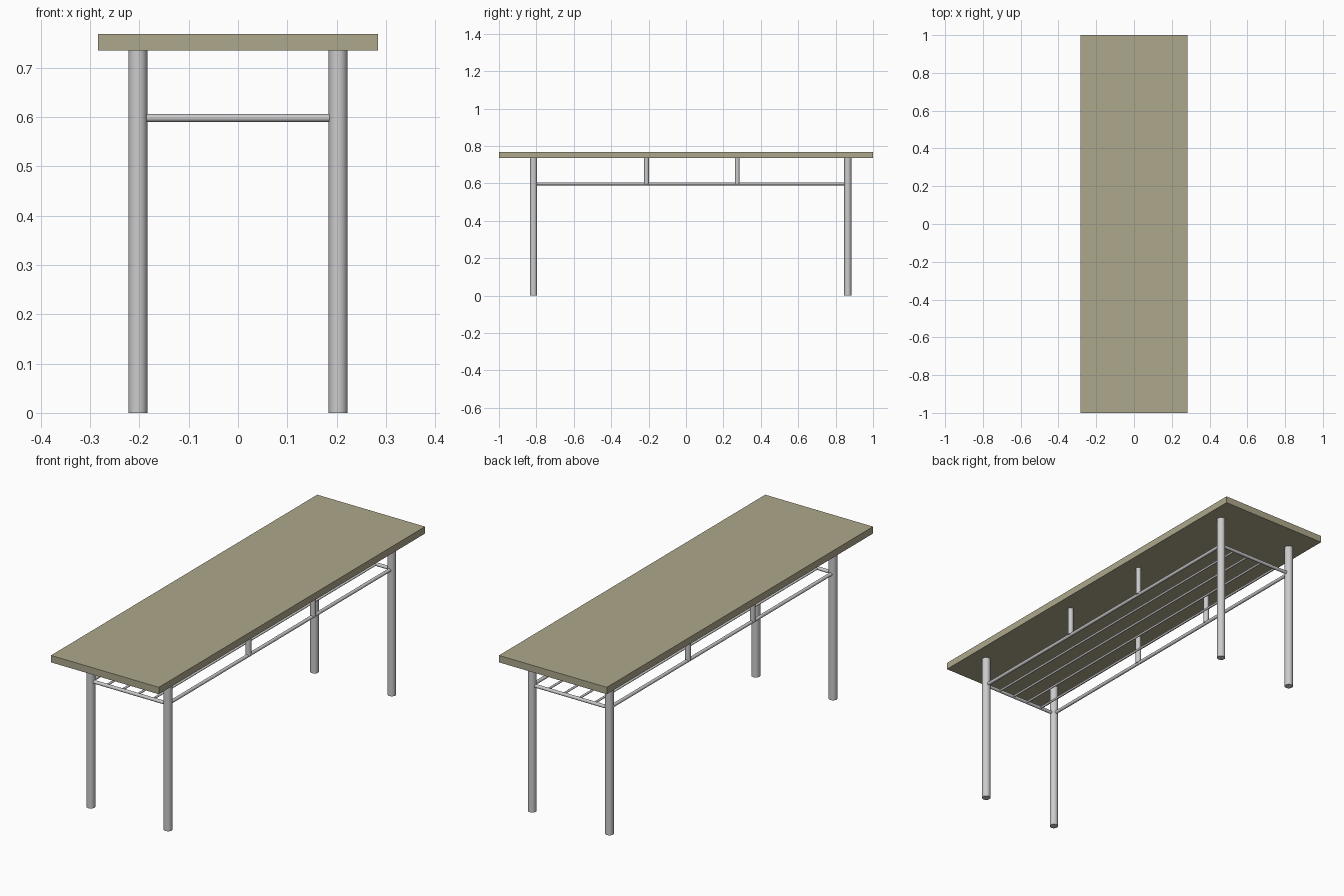
import bpy
from mathutils import Vector

if "Cube" in bpy.data.objects:
    bpy.data.objects.remove(bpy.data.objects["Cube"])

LEG_X = 0.203
LEG_Y = (-0.815, 0.865)
UNDER = 0.735      # underside of the top
RAIL_Z = 0.598


def rod(name, a, b, radius, sides=24):
    """Smooth cylinder running from a to b."""
    a, b = Vector(a), Vector(b)
    d = b - a
    bpy.ops.mesh.primitive_cylinder_add(
        vertices=sides, radius=radius, depth=d.length, location=(a + b) / 2,
        rotation=d.to_track_quat('Z', 'Y').to_euler())
    ob = bpy.context.object
    ob.name = name
    bpy.ops.object.shade_smooth_by_angle()
    return ob


# table top
bpy.ops.mesh.primitive_cube_add(size=1, location=(0, 0, (UNDER + 0.768) / 2))
top = bpy.context.object
top.name = "table_top"
top.scale = (0.567, 2.0, 0.768 - UNDER)
bpy.ops.object.transform_apply(location=False, rotation=False, scale=True)
mat = bpy.data.materials.new("top_laminate")
mat.diffuse_color = (0.42, 0.39, 0.26, 1)
mat.use_nodes = True
mat.node_tree.nodes["Principled BSDF"].inputs["Base Color"].default_value = mat.diffuse_color
top.data.materials.append(mat)

for side, x in (("left", -LEG_X), ("right", LEG_X)):
    # legs
    for end, y in zip(("front", "back"), LEG_Y):
        rod(f"{end}_{side}_leg", (x, y, 0), (x, y, UNDER), 0.019, 32)
    # long shelf rail and the struts hanging it from the top
    rod(f"{side}_rail", (x, LEG_Y[0], RAIL_Z), (x, LEG_Y[1], RAIL_Z), 0.008)
    for end, y in (("front", -0.211), ("back", 0.274)):
        rod(f"{end}_{side}_strut", (x, y, RAIL_Z), (x, y, UNDER), 0.0125)

# end rails of the shelf
for end, y in zip(("front", "back"), LEG_Y):
    rod(f"{end}_rail", (-LEG_X, y, RAIL_Z), (LEG_X, y, RAIL_Z), 0.008)

# thin shelf bars
for i in range(4):
    x = LEG_X * (-1 + 2 * (i + 1) / 5)
    rod(f"shelf_bar_{i + 1}", (x, LEG_Y[0], RAIL_Z), (x, LEG_Y[1], RAIL_Z), 0.005, 16)
